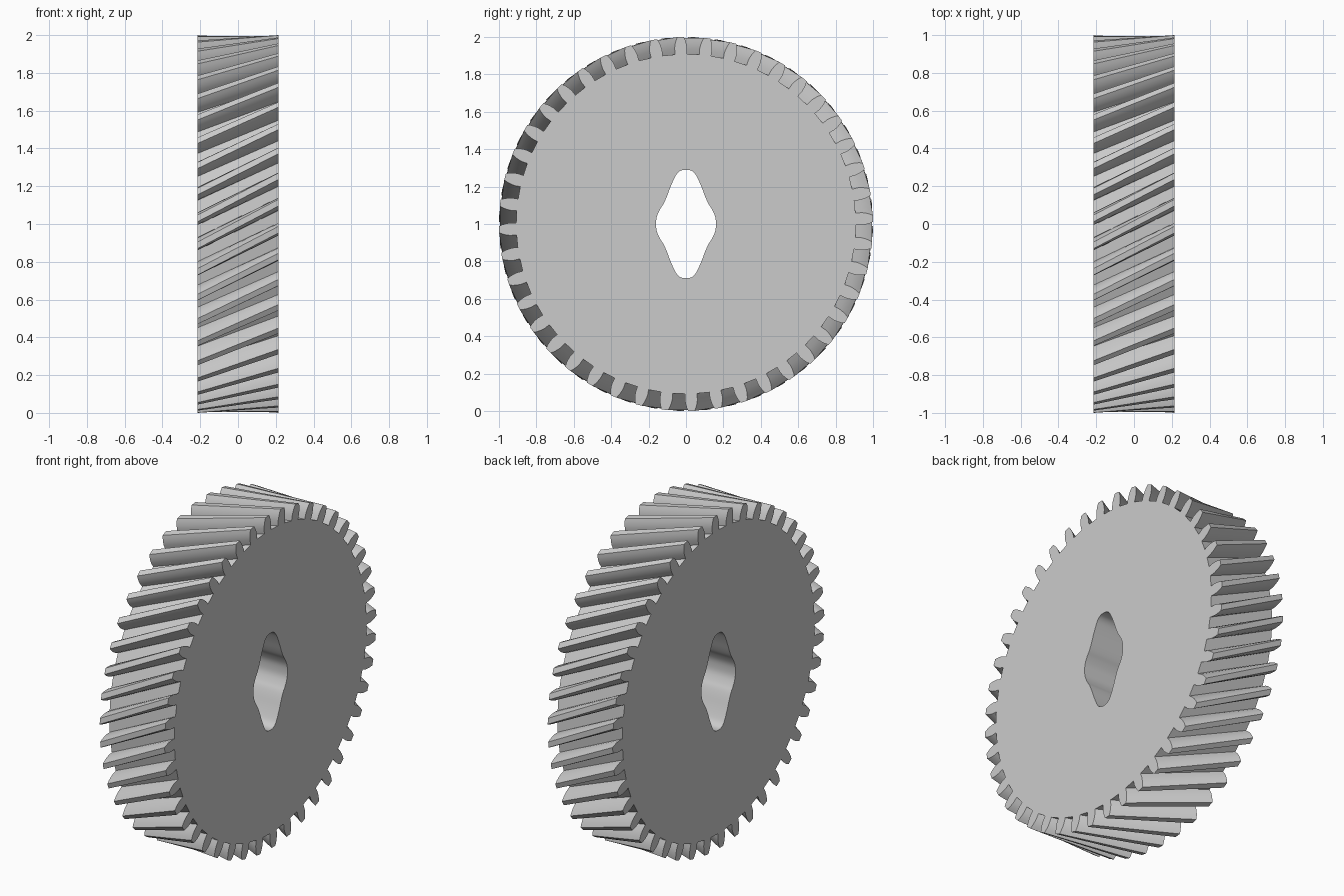
import bpy, bmesh, math
from mathutils import Vector

if "Cube" in bpy.data.objects:
    bpy.data.objects.remove(bpy.data.objects["Cube"])

TEETH = 44
HALF_WIDTH = 0.215
HALF_TWIST = math.radians(6.5)      # turn of the teeth from the middle to each face
PITCH = 2 * math.pi / TEETH

# One tooth flank: radius and half angle, from root to tip
FLANK = [(0.908, 0.0345), (0.94, 0.0355), (0.962, 0.0315), (0.982, 0.0255), (1.0, 0.0175)]

# Quarter of the bore outline (y, z), from side lobe to top lobe
BORE = [(0.16, 0), (0.156, 0.04), (0.138, 0.08), (0.12, 0.108), (0.103, 0.145),
        (0.084, 0.195), (0.063, 0.243), (0.047, 0.27), (0.026, 0.286), (0, 0.29)]


def gear_outline():
    pts = []
    for i in range(TEETH):
        mid = i * PITCH
        pts += [(r, mid - a) for r, a in FLANK]
        pts += [(r, mid + a) for r, a in reversed(FLANK)]
    return pts


def bore_outline():
    """Mirror the quarter outline and smooth it with a spline."""
    q = BORE
    pts = q[:-1] + [(-y, z) for y, z in reversed(q[1:])]
    pts += [(-y, -z) for y, z in q[:-1]] + [(y, -z) for y, z in reversed(q[1:])]
    pts = [Vector(p) for p in pts]
    n, out = len(pts), []
    for i in range(n):
        a, b, c, d = (pts[(i + k) % n] for k in (-1, 0, 1, 2))
        for t in (0, 1 / 3, 2 / 3):
            out.append(0.5 * (2 * b + (c - a) * t + (2 * a - 5 * b + 4 * c - d) * t * t
                              + (3 * b - a - 3 * c + d) * t ** 3))
    return out


bm = bmesh.new()
outer, inner = [], []
for side in (-1, 1):
    x, turn = side * HALF_WIDTH, -side * HALF_TWIST
    outer.append([bm.verts.new((x, r * math.cos(a + turn), 1 + r * math.sin(a + turn)))
                  for r, a in gear_outline()])
    inner.append([bm.verts.new((x, p.x, 1 + p.y)) for p in bore_outline()])

# Twisted teeth and bore wall
for left, right in (outer, inner):
    n = len(left)
    for i in range(n):
        j = (i + 1) % n
        bm.faces.new((left[i], left[j], right[j], right[i]))

# Flat end faces around the bore
for s in (0, 1):
    edges = []
    for loop in (outer[s], inner[s]):
        for i in range(len(loop)):
            edges.append(bm.edges.get((loop[i], loop[(i + 1) % len(loop)])))
    bmesh.ops.triangle_fill(bm, edges=edges, use_beauty=True,
                            normal=(1 if s else -1, 0, 0))
bmesh.ops.recalc_face_normals(bm, faces=bm.faces)

mesh = bpy.data.meshes.new("helical_gear")
bm.to_mesh(mesh)
bm.free()
gear = bpy.data.objects.new("helical_gear", mesh)
bpy.context.collection.objects.link(gear)

grey = bpy.data.materials.new("light_grey")
grey.diffuse_color = (0.6, 0.6, 0.6, 1)
grey.use_nodes = True
grey.node_tree.nodes["Principled BSDF"].inputs["Base Color"].default_value = grey.diffuse_color
mesh.materials.append(grey)

bpy.context.view_layer.objects.active = gear
gear.select_set(True)
bpy.ops.object.shade_smooth_by_angle(angle=math.radians(25))
